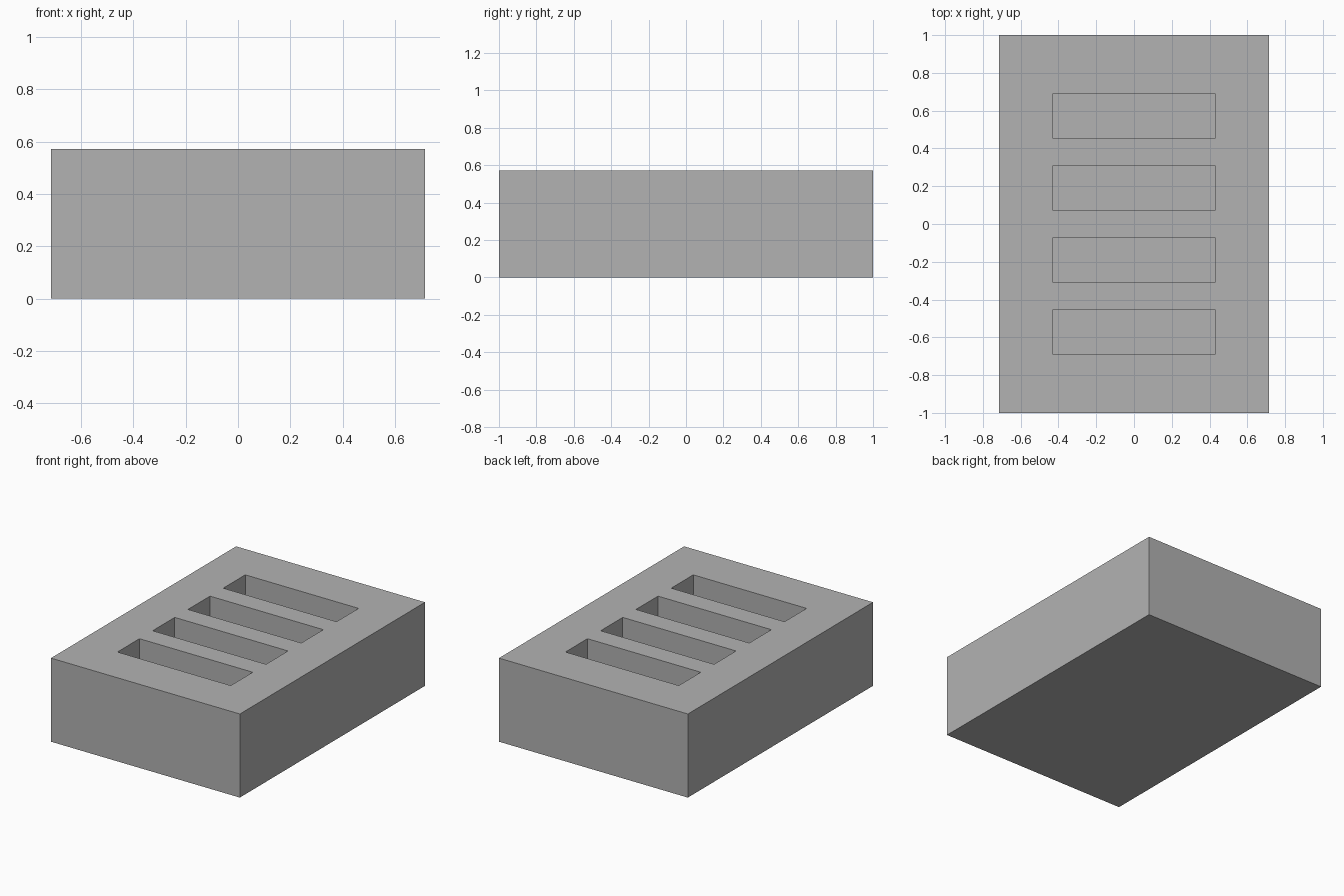
import bpy

default_cube = bpy.data.objects.get("Cube")
if default_cube:
    bpy.data.objects.remove(default_cube, do_unlink=True)

UNIT = 2 / 42                      # the block is 42 units long
WIDTH, LENGTH, HEIGHT = 30 * UNIT, 42 * UNIT, 12 * UNIT
SLOT_WIDTH, SLOT_LENGTH, PITCH = 18 * UNIT, 5 * UNIT, 8 * UNIT
FLOOR = 2 * UNIT
SLOTS = 4

grey = bpy.data.materials.new("plain grey")
grey.use_nodes = True
colour = (0.448, 0.448, 0.448, 1)
grey.diffuse_color = colour
grey.node_tree.nodes["Principled BSDF"].inputs["Base Color"].default_value = colour


def box(name, size, centre):
    bpy.ops.mesh.primitive_cube_add(size=1, location=centre)
    ob = bpy.context.object
    ob.name = name
    ob.scale = size
    bpy.ops.object.transform_apply(location=True, rotation=False, scale=True)
    ob.data.materials.append(grey)
    return ob


# Solid block
block = box("slotted_block", (WIDTH, LENGTH, HEIGHT), (0, 0, HEIGHT / 2))

# Row of blind slots, open at the top
for i in range(SLOTS):
    y = (i - (SLOTS - 1) / 2) * PITCH
    cutter = box("slot_cutter", (SLOT_WIDTH, SLOT_LENGTH, HEIGHT),
                 (0, y, FLOOR + HEIGHT / 2))
    cutter.hide_render = True
    cut = block.modifiers.new("slot", "BOOLEAN")
    cut.operation = "DIFFERENCE"
    cut.solver = "EXACT"
    cut.object = cutter
    bpy.context.view_layer.objects.active = block
    bpy.ops.object.modifier_apply(modifier=cut.name)
    bpy.data.objects.remove(cutter, do_unlink=True)
